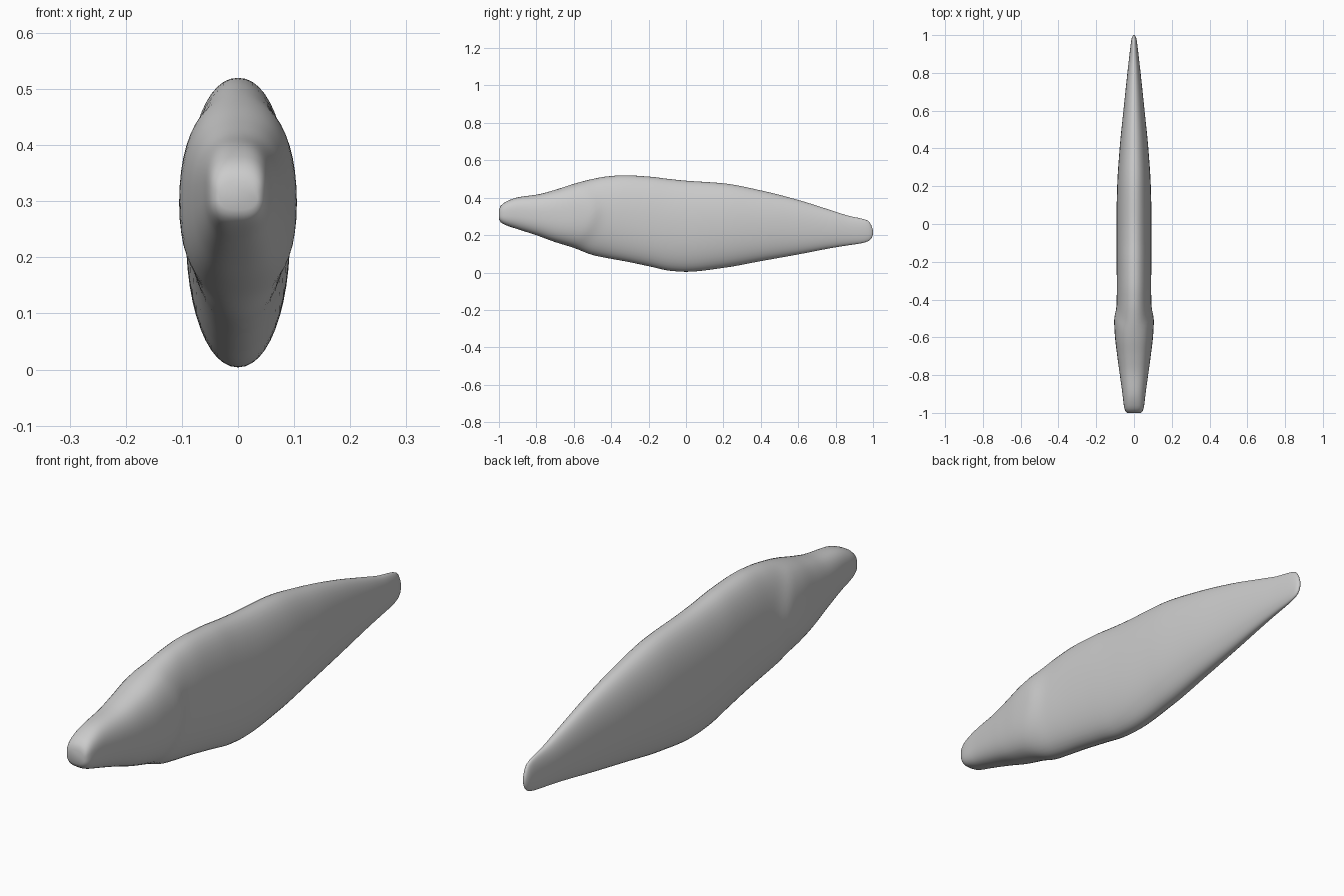
import bpy, bmesh, math

if "Cube" in bpy.data.objects:
    bpy.data.objects.remove(bpy.data.objects["Cube"])

SIDES = 48

# Sections along the body: y, bottom z, top z, half width, roundness
SECTIONS = [
    (-1.0, 0.285, 0.335, 0.035, 2.8),
    (-0.99, 0.268, 0.358, 0.046, 2.8),
    (-0.96, 0.252, 0.380, 0.054, 2.7),
    (-0.90, 0.232, 0.402, 0.061, 2.5),
    (-0.79, 0.196, 0.418, 0.076, 2.4),
    (-0.70, 0.163, 0.442, 0.087, 2.3),
    (-0.60, 0.132, 0.474, 0.094, 2.2),
    (-0.50, 0.094, 0.500, 0.095, 2.1),
    (-0.42, 0.077, 0.514, 0.092, 2.1),
    (-0.33, 0.061, 0.520, 0.091, 2.15),
    (-0.20, 0.034, 0.513, 0.092, 2.15),
    (-0.08, 0.009, 0.499, 0.093, 2.1),
    (0.00, 0.004, 0.491, 0.093, 2.1),
    (0.20, 0.025, 0.477, 0.089, 2.1),
    (0.40, 0.061, 0.439, 0.076, 2.1),
    (0.60, 0.097, 0.388, 0.056, 2.1),
    (0.80, 0.135, 0.325, 0.035, 2.1),
    (0.87, 0.146, 0.303, 0.027, 2.1),
    (0.94, 0.157, 0.288, 0.019, 2.1),
    (0.975, 0.168, 0.276, 0.014, 2.1),
    (0.992, 0.183, 0.250, 0.009, 2.1),
    (1.0, 0.205, 0.225, 0.004, 2.0),
]


def blend(i, t):
    """Smooth interpolation between neighbouring sections."""
    a, b = SECTIONS[i], SECTIONS[i + 1]
    p = SECTIONS[max(i - 1, 0)]
    n = SECTIONS[min(i + 2, len(SECTIONS) - 1)]
    h = b[0] - a[0]
    out = [a[0] + h * t]
    for k in range(1, 5):
        s = (b[k] - a[k]) / h
        s0 = (a[k] - p[k]) / (a[0] - p[0]) if i > 0 else s
        s1 = (n[k] - b[k]) / (n[0] - b[0]) if n is not b else s
        def slope(u, v):
            return 2 * u * v / (u + v) if u * v > 0 else 0
        m0 = slope(s0, s) if i > 0 else s
        m1 = slope(s, s1) if n is not b else s
        out.append((2*t**3 - 3*t*t + 1) * a[k] + (t**3 - 2*t*t + t) * h * m0
                   + (3*t*t - 2*t**3) * b[k] + (t**3 - t*t) * h * m1)
    return out


def gill_bulge(y, s):
    """Gill cover: swells gradually from the head, drops off quickly behind."""
    edge = -0.505 - 0.10 * abs(s - 0.15) ** 1.5
    d = y - edge
    along = math.exp(-(d / (0.14 if d < 0 else 0.045)) ** 2)
    return 0.010 * along * max(0.0, 1 - s * s) ** 0.3


def ring(y, z0, z1, w, e):
    mid, half = (z0 + z1) / 2, (z1 - z0) / 2
    pts = []
    for j in range(SIDES):
        a = 2 * math.pi * j / SIDES
        c, s = math.cos(a), math.sin(a)
        cx = math.copysign(abs(c) ** (2 / e), c)
        sz = math.copysign(abs(s) ** (2 / e), s)
        x = w * cx
        if abs(c) > 1e-4:
            x += math.copysign(gill_bulge(y, sz), c) * min(1, abs(c) * 2)
        pts.append((x, y, mid + half * sz))
    return pts


# Fish body: one smooth loft from snout to tail root
bm = bmesh.new()
rings = []
for i in range(len(SECTIONS) - 1):
    steps = max(2, round((SECTIONS[i + 1][0] - SECTIONS[i][0]) / 0.02))
    for k in range(steps):
        rings.append(blend(i, k / steps))
rings.append(SECTIONS[-1])
loops = [[bm.verts.new(p) for p in ring(*r)] for r in rings]
for a, b in zip(loops, loops[1:]):
    for j in range(SIDES):
        n = (j + 1) % SIDES
        bm.faces.new((a[j], a[n], b[n], b[j]))
bm.faces.new(loops[0])
bm.faces.new(loops[-1])
bmesh.ops.recalc_face_normals(bm, faces=bm.faces)
for f in bm.faces:
    f.smooth = True
mesh = bpy.data.meshes.new("fish_body")
bm.to_mesh(mesh)
bm.free()

grey = bpy.data.materials.new("light grey")
grey.diffuse_color = (0.6, 0.6, 0.6, 1)
grey.use_nodes = True
grey.node_tree.nodes["Principled BSDF"].inputs["Base Color"].default_value = grey.diffuse_color
mesh.materials.append(grey)
body = bpy.data.objects.new("fish_body", mesh)
bpy.context.collection.objects.link(body)
